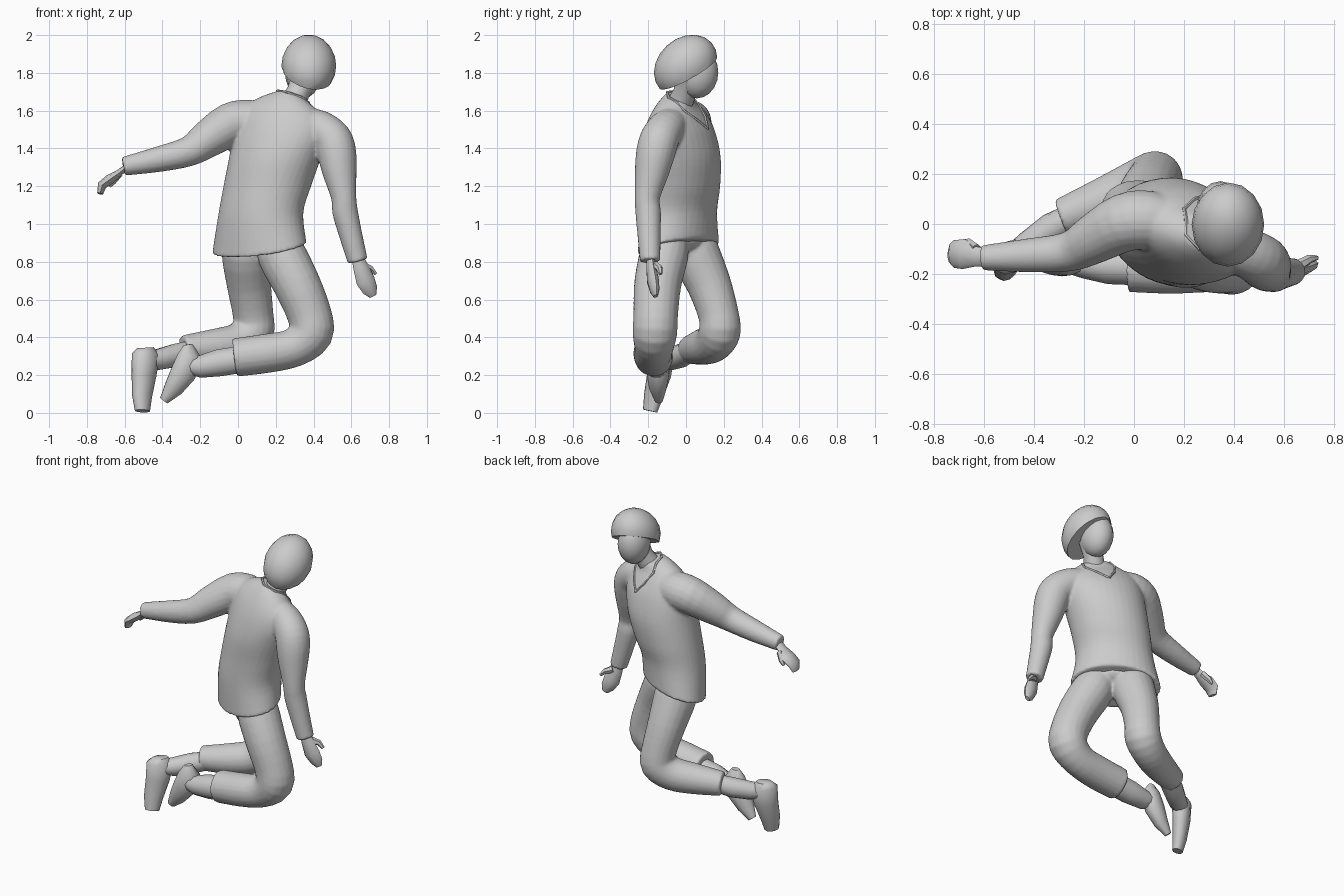
import bpy, bmesh, math
from mathutils import Vector

grey = bpy.data.materials.new("plain_grey")
grey.diffuse_color = (0.6, 0.6, 0.6, 1)


def finish(name, bm, angle=50):
    bmesh.ops.recalc_face_normals(bm, faces=bm.faces)
    me = bpy.data.meshes.new(name)
    bm.to_mesh(me)
    bm.free()
    ob = bpy.data.objects.new(name, me)
    bpy.context.collection.objects.link(ob)
    me.materials.append(grey)
    bpy.ops.object.select_all(action='DESELECT')
    ob.select_set(True)
    bpy.context.view_layer.objects.active = ob
    bpy.ops.object.shade_smooth_by_angle(angle=math.radians(angle))
    return ob


def skin(name, rings):
    """Bridge a list of point rings and cap both ends."""
    bm = bmesh.new()
    vs = [[bm.verts.new(p) for p in r] for r in rings]
    n = len(vs[0])
    for a, b in zip(vs, vs[1:]):
        for i in range(n):
            bm.faces.new((a[i], a[(i + 1) % n], b[(i + 1) % n], b[i]))
    bm.faces.new(vs[0])
    bm.faces.new(vs[-1])
    return finish(name, bm)


def spline(path, steps):
    """Smooth curve through rows of numbers."""
    out = []
    for i in range(len(path) - 1):
        rows = [path[max(i - 1, 0)], path[i], path[i + 1], path[min(i + 2, len(path) - 1)]]
        for s in range(steps):
            t = s / steps
            out.append([b + 0.5 * t * (c - a + t * (2 * a - 5 * b + 4 * c - d + t * (3 * (b - c) + d - a)))
                        for a, b, c, d in zip(*rows)])
    return out + [list(path[-1])]


def limb(name, path, wide=(0, 1, 0), flat=1.0, n=12, steps=1):
    """Tube through (x, y, z, radius); 'wide' is the full-radius axis, 'flat' scales the other."""
    path = spline(path, steps)
    pts = [Vector(p[:3]) for p in path]
    rings = []
    for i, p in enumerate(pts):
        t = (pts[min(i + 1, len(pts) - 1)] - pts[max(i - 1, 0)]).normalized()
        w = Vector(wide)
        w = (w - t * w.dot(t)).normalized()
        d = t.cross(w)
        r = path[i][3]
        rings.append([p + w * r * math.cos(k * math.tau / n) + d * r * flat * math.sin(k * math.tau / n)
                      for k in range(n)])
    return skin(name, rings)


def ellipsoid(name, centre, radii, shear=0.0, cut=None):
    bm = bmesh.new()
    bmesh.ops.create_uvsphere(bm, u_segments=16, v_segments=10, radius=1)
    for v in bm.verts:
        v.co = Vector([c + r * q for c, r, q in zip(centre, radii, v.co)])
        v.co.z += shear * (v.co.y - centre[1])
    if cut:
        geom = bm.verts[:] + bm.edges[:] + bm.faces[:]
        bmesh.ops.bisect_plane(bm, geom=geom, plane_co=cut[0], plane_no=cut[1], clear_inner=True)
        bmesh.ops.holes_fill(bm, edges=[e for e in bm.edges if e.is_boundary])
    return finish(name, bm)


def fuse(name, parts):
    """Join overlapping parts into one smooth surface."""
    bpy.ops.object.select_all(action='DESELECT')
    for p in parts:
        p.select_set(True)
    ob = parts[0]
    bpy.context.view_layer.objects.active = ob
    bpy.ops.object.join()
    ob.name = name
    m = ob.modifiers.new("blend", 'REMESH')
    m.mode, m.voxel_size, m.use_smooth_shade = 'VOXEL', 0.01, True
    s = ob.modifiers.new("soften", 'SMOOTH')
    s.factor, s.iterations = 0.5, 4
    return ob


# Shirt body: x, y, z, half width, half depth, turn, roll, pitch
body = [(0.113, -0.04, 0.872, 0.278, 0.178, 35, 0.01, 0.050),
        (0.12, -0.04, 1.05, 0.240, 0.188, 33, 0.00, 0.020),
        (0.155, -0.03, 1.20, 0.242, 0.200, 30, 0.00, 0.0),
        (0.195, -0.03, 1.35, 0.250, 0.203, 27, -0.01, 0.0),
        (0.225, -0.038, 1.48, 0.255, 0.176, 23, -0.03, 0.0),
        (0.245, -0.045, 1.57, 0.235, 0.137, 21, -0.04, -0.01),
        (0.265, -0.045, 1.635, 0.160, 0.095, 21, -0.03, -0.02),
        (0.285, -0.035, 1.677, 0.080, 0.068, 21, -0.02, -0.02)]
STEPS = 4
fine_body = spline(body, STEPS)


def body_point(level, deg):
    """Point on the shirt surface at a ring number and an angle around it."""
    x, y, z, a, b, turn, roll, pitch = fine_body[round(level * STEPS)]
    th, k = math.radians(turn), math.radians(deg)
    c, s = math.cos(k), math.sin(k)
    side = Vector((math.cos(th), -math.sin(th), 0))
    front = Vector((math.sin(th), math.cos(th), 0))
    return Vector((x, y, z + roll * c + pitch * s)) + side * a * c + front * b * s


torso = skin("torso", [[body_point(i / STEPS, 10 * k) for k in range(36)] for i in range(len(fine_body))])

# Sleeves
left_sleeve = limb("left_sleeve", [
    (0.16, -0.01, 1.54, 0.10), (0.06, 0.015, 1.54, 0.118), (-0.04, 0.005, 1.525, 0.117),
    (-0.16, -0.06, 1.45, 0.100), (-0.26, -0.11, 1.385, 0.080),
    (-0.42, -0.125, 1.343, 0.068), (-0.607, -0.135, 1.305, 0.050)], n=20, steps=3)
right_sleeve = limb("right_sleeve", [
    (0.34, -0.07, 1.53, 0.09), (0.43, -0.105, 1.505, 0.098), (0.498, -0.14, 1.45, 0.104),
    (0.522, -0.16, 1.38, 0.104), (0.537, -0.18, 1.28, 0.092), (0.560, -0.205, 1.14, 0.067),
    (0.568, -0.20, 1.06, 0.068), (0.60, -0.195, 0.93, 0.061), (0.634, -0.19, 0.803, 0.054)], n=20, steps=3)
fuse("shirt", [torso, left_sleeve, right_sleeve])

# V-shaped collar rim
vee = [(4.25, 90), (5.0, 76), (6.0, 52), (6.75, 20), (7, -30), (7, -90),
       (7, -150), (6.75, -200), (6.0, -232), (5.0, -256), (4.25, -270)]
limb("collar", [(*body_point(lv, dg), 0.008) for lv, dg in vee], wide=(0.1, 0.2, 1), n=6)

# Hands with thumbs
limb("left_hand", [(-0.58, -0.135, 1.31, 0.034), (-0.63, -0.13, 1.27, 0.040), (-0.68, -0.12, 1.235, 0.060),
                   (-0.72, -0.12, 1.205, 0.055), (-0.73, -0.125, 1.160, 0.035)], flat=0.45, n=8)
limb("left_thumb", [(-0.63, -0.10, 1.265, 0.022), (-0.66, -0.075, 1.225, 0.018), (-0.68, -0.07, 1.20, 0.010)], n=6)
limb("right_hand", [(0.63, -0.19, 0.83, 0.032), (0.65, -0.185, 0.77, 0.042), (0.675, -0.175, 0.70, 0.052),
                    (0.70, -0.165, 0.65, 0.042), (0.715, -0.16, 0.618, 0.020)], wide=(1, 0.3, 0), flat=0.6, n=8)
limb("right_thumb", [(0.66, -0.165, 0.78, 0.024), (0.70, -0.14, 0.765, 0.018), (0.73, -0.135, 0.735, 0.010)], n=6)

# Trousers
seat = ellipsoid("seat", (0.125, -0.03, 0.92), (0.13, 0.12, 0.075))
left_leg = limb("left_leg", [
    (0.05, 0.025, 0.94, 0.110), (0.045, 0.045, 0.85, 0.132), (0.058, 0.122, 0.68, 0.118),
    (0.08, 0.172, 0.52, 0.108), (0.078, 0.178, 0.43, 0.112), (0.0, 0.145, 0.372, 0.104),
    (-0.12, 0.09, 0.350, 0.096), (-0.29, 0.025, 0.335, 0.076)], wide=(0.45, -0.89, 0), n=20, steps=3)
right_leg = limb("right_leg", [
    (0.20, -0.09, 0.94, 0.105), (0.230, -0.115, 0.84, 0.129), (0.312, -0.15, 0.68, 0.125),
    (0.378, -0.16, 0.52, 0.118), (0.385, -0.165, 0.42, 0.118), (0.295, -0.17, 0.345, 0.103),
    (0.15, -0.175, 0.315, 0.104), (-0.018, -0.17, 0.293, 0.102)], n=20, steps=3)
fuse("trousers", [seat, left_leg, right_leg])

# Shins
limb("left_shin", [(-0.22, 0.04, 0.335, 0.055), (-0.33, -0.02, 0.305, 0.064), (-0.42, -0.085, 0.283, 0.058),
                   (-0.49, -0.13, 0.28, 0.045)], n=10)
limb("right_shin", [(0.03, -0.17, 0.285, 0.075), (-0.10, -0.165, 0.265, 0.075), (-0.20, -0.155, 0.245, 0.062),
                    (-0.27, -0.15, 0.25, 0.045)], n=10)

# Feet with toes pointing down
limb("left_foot", [(-0.490, -0.13, 0.345, 0.050), (-0.488, -0.13, 0.31, 0.084), (-0.498, -0.143, 0.20, 0.074),
                   (-0.508, -0.172, 0.09, 0.060), (-0.506, -0.190, 0.01, 0.045)], wide=(1, 0.9, 0), flat=0.72, n=10)
limb("right_foot", [(-0.265, -0.15, 0.362, 0.026), (-0.256, -0.148, 0.30, 0.070), (-0.290, -0.148, 0.21, 0.074),
                    (-0.342, -0.15, 0.13, 0.055), (-0.393, -0.145, 0.065, 0.026)], wide=(1, 0.4, 0), flat=0.8, n=10)

# Neck, head and helmet
limb("neck", [(0.285, -0.035, 1.63, 0.070), (0.32, -0.005, 1.70, 0.062), (0.36, 0.015, 1.79, 0.075)])
ellipsoid("head", (0.345, 0.057, 1.803), (0.096, 0.114, 0.138))
ellipsoid("helmet", (0.375, -0.002, 1.838), (0.145, 0.168, 0.160), 0.22,
          ((0.375, 0.0, 1.79), (0.28, -0.55, 1)))
